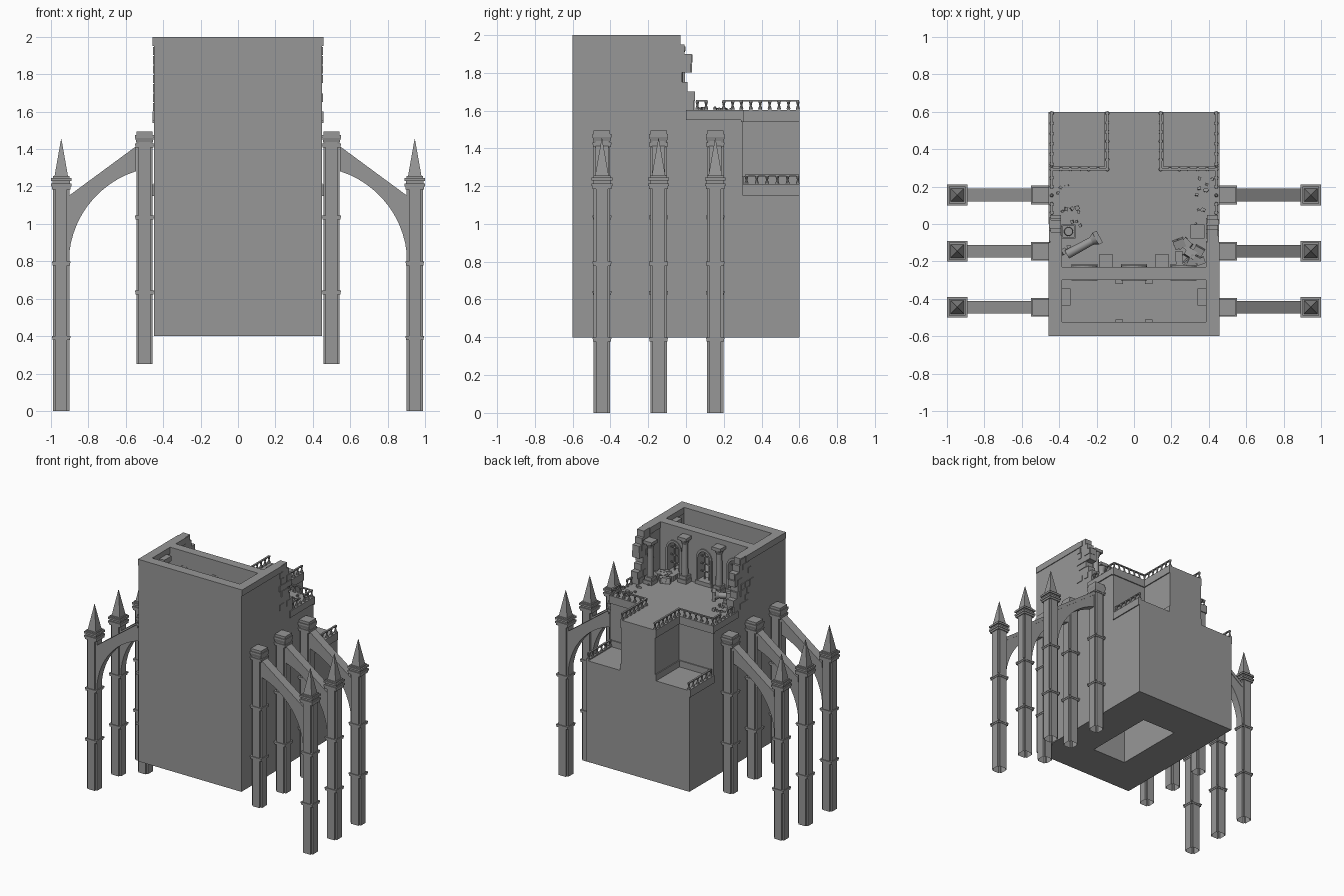
import bpy, bmesh, math, random
from mathutils import Matrix, Vector

if "Cube" in bpy.data.objects:
    bpy.data.objects.remove(bpy.data.objects["Cube"])
random.seed(4)

stone = bpy.data.materials.new("dark_stone")
stone.diffuse_color = (.31, .31, .31, 1)
stone.use_nodes = True
stone.node_tree.nodes["Principled BSDF"].inputs["Base Color"].default_value = stone.diffuse_color


def finish(bm, name, mirror=False, cutters=(), smooth=False):
    bmesh.ops.recalc_face_normals(bm, faces=bm.faces)
    me = bpy.data.meshes.new(name)
    bm.to_mesh(me)
    bm.free()
    me.materials.append(stone)
    ob = bpy.data.objects.new(name, me)
    bpy.context.collection.objects.link(ob)
    for c in cutters:
        m = ob.modifiers.new("cut", 'BOOLEAN')
        m.operation, m.solver, m.object = 'DIFFERENCE', 'EXACT', c
        c.hide_render = True
        c.hide_set(True)
    if mirror:
        ob.modifiers.new("mirror", 'MIRROR')
    if smooth:
        bpy.context.view_layer.objects.active = ob
        ob.select_set(True)
        bpy.ops.object.shade_smooth_by_angle(angle=math.radians(50))
        ob.select_set(False)
    return ob


def box(bm, x0, x1, y0, y1, z0, z1):
    m = Matrix.Translation(((x0+x1)/2, (y0+y1)/2, (z0+z1)/2)) @ Matrix.Diagonal((x1-x0, y1-y0, z1-z0, 1))
    bmesh.ops.create_cube(bm, size=1, matrix=m)


def block(bm, x, y, half, z0, z1):
    box(bm, x-half, x+half, y-half, y+half, z0, z1)


def cone(bm, x, y, z0, z1, r0, r1, n=8, rot=0.0):
    m = Matrix.Translation((x, y, (z0+z1)/2)) @ Matrix.Rotation(rot, 4, 'Z')
    bmesh.ops.create_cone(bm, cap_ends=True, segments=n, radius1=r0, radius2=r1, depth=z1-z0, matrix=m)


def prism(bm, pts, axis, lo, hi, open_bottom=False):
    """Extrude a 2D outline along the given axis."""
    def at(p, h):
        return {'x': (h, p[0], p[1]), 'y': (p[0], h, p[1]), 'z': (p[0], p[1], h)}[axis]
    a = [bm.verts.new(at(p, lo)) for p in pts]
    b = [bm.verts.new(at(p, hi)) for p in pts]
    if not open_bottom:
        bm.faces.new(a[::-1])
    bm.faces.new(b)
    for i in range(len(pts)):
        j = (i+1) % len(pts)
        bm.faces.new((a[i], a[j], b[j], b[i]))


def one_box(name, *d):
    bm = bmesh.new()
    box(bm, *d)
    return finish(bm, name)


# tower body with rear corner notches and a shaft from below
cuts = [one_box("notch_cutter_left", -.6, -.15, .3, .7, 1.2, 1.8),
        one_box("notch_cutter_right", .15, .6, .3, .7, 1.2, 1.8),
        one_box("shaft_cutter", -.15, .15, -.29, .29, .2, 1.0)]
bm = bmesh.new()
box(bm, -.45, .45, -.6, .6, .4, 1.6)
finish(bm, "tower_body", cutters=cuts)

# thin ledge mouldings under the floors
bm = bmesh.new()
box(bm, .44, .458, 0, .3, 1.55, 1.602)
box(bm, .15, .458, .29, .308, 1.54, 1.602)
box(bm, .14, .158, .3, .6, 1.54, 1.602)
box(bm, .435, .458, .3, .6, 1.15, 1.21)
box(bm, .15, .44, .295, .308, 1.2, 1.25)
box(bm, .145, .158, .3, .6, 1.2, 1.25)
finish(bm, "floor_ledges", mirror=True)

# front wall and coping
bm = bmesh.new()
box(bm, -.45, .45, -.6, -.53, 1.6, 1.95)
box(bm, -.456, .456, -.6, -.525, 1.95, 2.0)
finish(bm, "front_wall")

# ruined side walls with a stepped broken end
ends = [.05, .06, .015, -.01, .04, .035, -.01, -.03]
for s, name in ((1, "right_side_wall"), (-1, "left_side_wall")):
    outline = [(-.53, 1.6)]
    for i, e in enumerate(ends):
        e += random.uniform(-.015, .005)
        outline += [(e, 1.6+.05*i), (e, 1.65+.05*i)]
    outline.append((-.53, 2.0))
    bm = bmesh.new()
    prism(bm, outline, 'x', s*.39, s*.45)
    box(bm, min(s*.384, s*.456), max(s*.384, s*.456), -.53, -.1, 1.95, 2.0)
    # protruding stones near the broken edge, inside and outside
    for i in range(26):
        r = random.randrange(8)
        y = ends[r] - random.uniform(.05, .2)
        z = 1.6 + .05*r
        xo = s*(.45 if i % 3 else .39)
        box(bm, xo-.005, xo+.005, y, y+random.uniform(.03, .06), z+.003, z+.047)
    finish(bm, name)


def arch(x, w, z0, zs, n=10):
    p = [(x+w/2, z0)]
    p += [(x+w/2*math.cos(math.pi*i/n), zs+w/2*1.2*math.sin(math.pi*i/n)) for i in range(n+1)]
    return p + [(x-w/2, z0)]


# dividing wall with three arched openings
cuts = []
wins = (-.265, 0, .265)
for x in wins:
    bm = bmesh.new()
    prism(bm, arch(x, .11, 1.63, 1.8), 'y', -.35, -.15)
    cuts.append(finish(bm, "arch_cutter"))
bm = bmesh.new()
box(bm, -.39, .39, -.3, -.23, 1.6, 2.0)
finish(bm, "dividing_wall", cutters=cuts)

# arch surrounds and window bars
bm = bmesh.new()
for x in wins:
    a, b = arch(x, .108, 1.62, 1.8), arch(x, .14, 1.62, 1.8)
    for i in range(len(a)-1):
        if (Vector(a[i])-Vector(a[i+1])).length > .001:
            prism(bm, [a[i], b[i], b[i+1], a[i+1]], 'y', -.302, -.222)
    box(bm, x-.07, x+.07, -.26, -.215, 1.6, 1.63)
    for dx in (-.02, .02):
        box(bm, x+dx-.004, x+dx+.004, -.269, -.261, 1.63, 1.86)
    for z in (1.69, 1.75, 1.81):
        box(bm, x-.055, x+.055, -.269, -.261, z-.004, z+.004)
finish(bm, "arched_windows")


def column(bm, x, y, top, broken=False):
    block(bm, x, y, .038, 1.6, 1.63)
    block(bm, x, y, .031, 1.63, 1.655)
    cone(bm, x, y, 1.655, top-(0 if broken else .06), .025, .022, 12)
    if not broken:
        cone(bm, x, y, top-.06, top-.025, .022, .036, 12)
        block(bm, x, y, .038, top-.025, top)


# hall columns: two against the wall, one standing, one broken
bm = bmesh.new()
for x in (-.15, .15):
    column(bm, x, -.2, 1.96)
column(bm, .34, -.04, 1.94)
column(bm, -.35, -.04, 1.71, True)
finish(bm, "hall_columns", smooth=True)

# pilasters and small brackets of the front room
bm = bmesh.new()
box(bm, .35, .39, -.42, -.36, 1.6, 1.92)
box(bm, .34, .39, -.435, -.345, 1.92, 1.96)
for y in (-.305, -.525):
    box(bm, .06, .1, y-.015, y+.015, 1.6, 1.72)
finish(bm, "front_room_pilasters", mirror=True)

# fallen column lying on the floor
bm = bmesh.new()
cone(bm, 0, 0, -.09, .06, .025, .022, 12)
cone(bm, 0, 0, .06, .085, .022, .036, 12)
block(bm, 0, 0, .036, .085, .11)
bm.transform(Matrix.Translation((-.28, -.12, 1.634)) @ Matrix.Rotation(.5, 4, 'Z') @ Matrix.Rotation(math.pi/2, 4, 'Y'))
finish(bm, "fallen_column", smooth=True)

# rubble stones scattered in corners
bm = bmesh.new()
piles = ((.3, -.15, .06, 14, .028), (-.34, .03, .06, 10, .012), (.37, .2, .05, 9, .009),
         (.36, .04, .04, 5, .01), (-.36, -.14, .03, 5, .016), (-.38, .16, .05, 4, .008))
for px, py, spread, n, size in piles:
    for i in range(n):
        h = size*random.uniform(.5, 1)
        m = (Matrix.Translation((px+random.uniform(-1, 1)*spread, py+random.uniform(-1, 1)*spread, 1.6+h*.8))
             @ Matrix.Rotation(random.uniform(0, 3), 4, 'Z') @ Matrix.Rotation(random.uniform(-.3, .3), 4, 'X')
             @ Matrix.Diagonal((h*2.2, h*1.7, h*1.6, 1)))
        bmesh.ops.create_cube(bm, size=1, matrix=m)
finish(bm, "rubble")


def balustrade(bm, p, q, z, gaps=()):
    """Turned balusters under a thin rail; gaps lists the broken ones."""
    p, q = Vector(p), Vector(q)
    n = max(1, round((q-p).length/.05))
    t = .007
    for i in range(n+1):
        c = p.lerp(q, i/n)
        block(bm, c.x, c.y, .009, z, z+.008)
        if i in gaps:
            cone(bm, c.x, c.y, z+.008, z+.022, .01, .005)
            continue
        cone(bm, c.x, c.y, z+.008, z+.028, .011, .005)
        cone(bm, c.x, c.y, z+.028, z+.048, .005, .01)
    for i in range(n):
        a, b = p.lerp(q, i/n), p.lerp(q, (i+1)/n)
        if i not in gaps and i+1 not in gaps:
            box(bm, min(a.x, b.x)-t, max(a.x, b.x)+t, min(a.y, b.y)-t, max(a.y, b.y)+t, z+.048, z+.056)


# balustrades round the terrace and lower balconies
bm = bmesh.new()
balustrade(bm, (.44, .06), (.44, .293), 1.6, (2,))
balustrade(bm, (.143, .293), (.44, .293), 1.6)
balustrade(bm, (.143, .293), (.143, .592), 1.6)
balustrade(bm, (.44, .32), (.44, .592), 1.205)
finish(bm, "balustrades", mirror=True)


def pier(bm, x, y, z0, z1, rings):
    """Hollow-footed pier with notched corners and ring mouldings."""
    a, b = .044, .031
    pts = []
    for k in range(4):
        c, s = round(math.cos(k*math.pi/2)), round(math.sin(k*math.pi/2))
        for u, v in ((a, -b), (a, b), (b, b)):
            pts.append((x+u*c-v*s, y+u*s+v*c))
    prism(bm, pts, 'z', z0, z1, open_bottom=True)
    for z in rings:
        block(bm, x, y, .047, z-.012, z)
        block(bm, x, y, .05, z, z+.01)


# flying buttresses, three per side
inner, outer, spires, arches = (bmesh.new() for _ in range(4))
curve = [(.389+.516*math.cos(t), .79+.516*math.sin(t)) for t in [1.265*(1-i/12) for i in range(13)]]
for y in (-.445, -.145, .155):
    pier(inner, .5, y, .25, 1.46, (.635, 1.035, 1.42))
    cone(inner, .5, y, 1.43, 1.46, .042*2**.5, .05*2**.5, 4, math.pi/4)
    block(inner, .5, y, .05, 1.46, 1.475)
    block(inner, .5, y, .044, 1.475, 1.495)
    pier(outer, .945, y, 0, 1.2, (.39, .79))
    for h, z0, z1 in ((.05, 1.185, 1.2), (.055, 1.2, 1.215), (.046, 1.215, 1.23), (.055, 1.23, 1.245), (.045, 1.245, 1.255)):
        block(outer, .945, y, h, z0, z1)
    cone(spires, .945, y, 1.255, 1.455, .036*2**.5, .001, 4, math.pi/4)
    prism(arches, curve + [(.905, 1.12), (.545, 1.385)], 'y', y-.03, y+.03)
    prism(arches, [(.905, 1.12), (.905, 1.15), (.545, 1.415), (.545, 1.385)], 'y', y-.034, y+.034)
finish(inner, "inner_piers", mirror=True)
finish(outer, "outer_piers", mirror=True)
finish(spires, "pier_spires", mirror=True)
finish(arches, "flying_arches", mirror=True)
